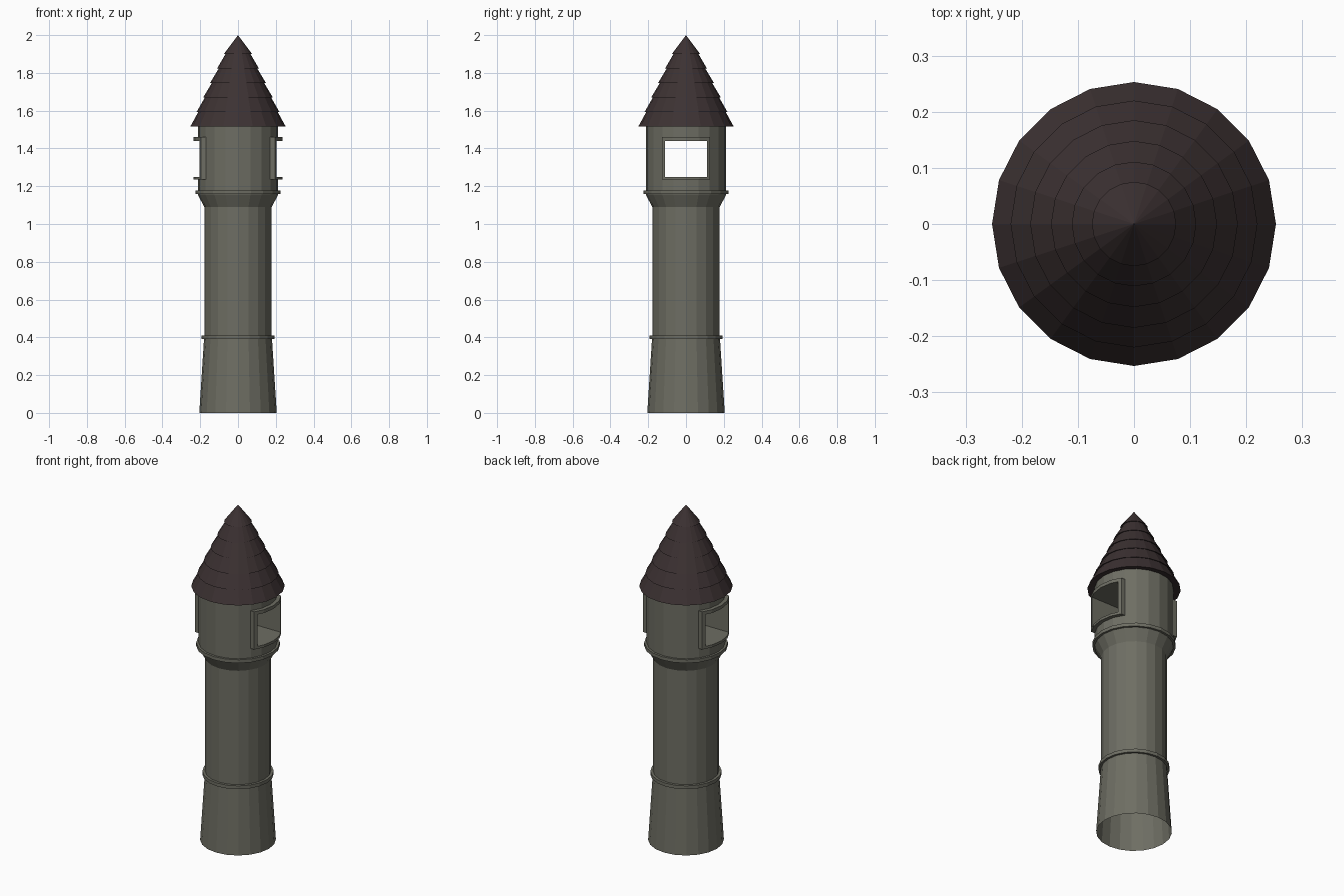
import bpy, bmesh, math

if "Cube" in bpy.data.objects:
    bpy.data.objects.remove(bpy.data.objects["Cube"])

SIDES = 20


def material(name, rgb):
    m = bpy.data.materials.new(name)
    m.diffuse_color = (*rgb, 1)
    m.use_nodes = True
    m.node_tree.nodes["Principled BSDF"].inputs["Base Color"].default_value = m.diffuse_color
    return m


stone = material("grey_stone", (0.155, 0.155, 0.125))
slate = material("dark_slate", (0.045, 0.031, 0.032))


def make(name, bm, mat):
    bmesh.ops.remove_doubles(bm, verts=bm.verts, dist=1e-6)
    bmesh.ops.recalc_face_normals(bm, faces=bm.faces)
    me = bpy.data.meshes.new(name)
    bm.to_mesh(me)
    bm.free()
    ob = bpy.data.objects.new(name, me)
    bpy.context.collection.objects.link(ob)
    me.materials.append(mat)
    return ob


def lathe(name, profile, mat, closed=False):
    """Turn an (r, z) profile around z; open profiles get end caps."""
    bm = bmesh.new()
    rings = []
    for r, z in profile:
        rings.append([bm.verts.new((r * math.cos(math.tau * i / SIDES),
                                    r * math.sin(math.tau * i / SIDES), z))
                      for i in range(SIDES)] if r > 0 else [bm.verts.new((0, 0, z))])
    pairs = list(zip(rings, rings[1:])) + ([(rings[-1], rings[0])] if closed else [])
    for a, b in pairs:
        for i in range(SIDES):
            j = (i + 1) % SIDES
            if len(b) == 1:
                bm.faces.new((a[i], a[j], b[0]))
            else:
                bm.faces.new((a[i], a[j], b[j], b[i]))
    if not closed:
        for ring in (rings[0], rings[-1]):
            if len(ring) > 1:
                bm.faces.new(ring)
    return make(name, bm, mat)


def box(name, x0, x1, y, z0, z1):
    bm = bmesh.new()
    bmesh.ops.create_cube(bm, size=1)
    for v in bm.verts:
        v.co = ((x0 + x1) / 2 + v.co.x * (x1 - x0), v.co.y * 2 * y,
                (z0 + z1) / 2 + v.co.z * (z1 - z0))
    ob = make(name, bm, stone)
    ob.hide_render = True
    return ob


def boolean(ob, cutter, op):
    mod = ob.modifiers.new(op, 'BOOLEAN')
    mod.operation, mod.object, mod.solver = op, cutter, 'EXACT'
    bpy.context.view_layer.objects.active = ob
    bpy.ops.object.modifier_apply(modifier=mod.name)


# Tower body: battered base, shaft, flared collar and lookout room
body = lathe("tower_body", [(0.205, 0), (0.18, 0.39), (0.178, 0.41), (0.178, 1.09),
                            (0.213, 1.155), (0.213, 1.53)], stone)
opening = box("window_cutter", -0.5, 0.5, 0.11, 1.25, 1.44)
boolean(body, opening, 'DIFFERENCE')

# The tower is open underneath
bm = bmesh.new()
bm.from_mesh(body.data)
bmesh.ops.delete(bm, geom=[f for f in bm.faces if f.calc_center_median().z < 0.001],
                 context='FACES')
bm.to_mesh(body.data)
bm.free()

# Raised stone bands
for name, r, z0, z1 in (("lower_band", 0.193, 0.39, 0.41),
                        ("collar_band", 0.226, 1.158, 1.178)):
    inner = r - 0.03
    lathe(name, [(inner, z0), (r, z0), (r, z1), (inner, z1)], stone, closed=True)

# Curved window frames on both sides
for side, x0, x1 in (("right", 0.05, 0.5), ("left", -0.5, -0.05)):
    frame = lathe(side + "_window_frame", [(0.2, 1.235), (0.235, 1.235),
                                           (0.235, 1.46), (0.2, 1.46)], stone, closed=True)
    outline = box(side + "_frame_cutter", x0, x1, 0.127, 1.2, 1.5)
    boolean(frame, outline, 'INTERSECT')
    boolean(frame, opening, 'DIFFERENCE')
    bpy.data.objects.remove(outline)
bpy.data.objects.remove(opening)

# Roof: overlapping conical tiers
radii = [0.253, 0.22, 0.185, 0.148, 0.111, 0.075]
profile = [(0.2, 1.525)]
for i, r in enumerate(radii):
    z = 1.515 + 0.077 * i
    profile.append((r, z))
    if i < 5:
        profile.append((radii[i + 1] - 0.012, z + 0.082))
profile.append((0, 2.0))
lathe("tiered_roof", profile, slate)
